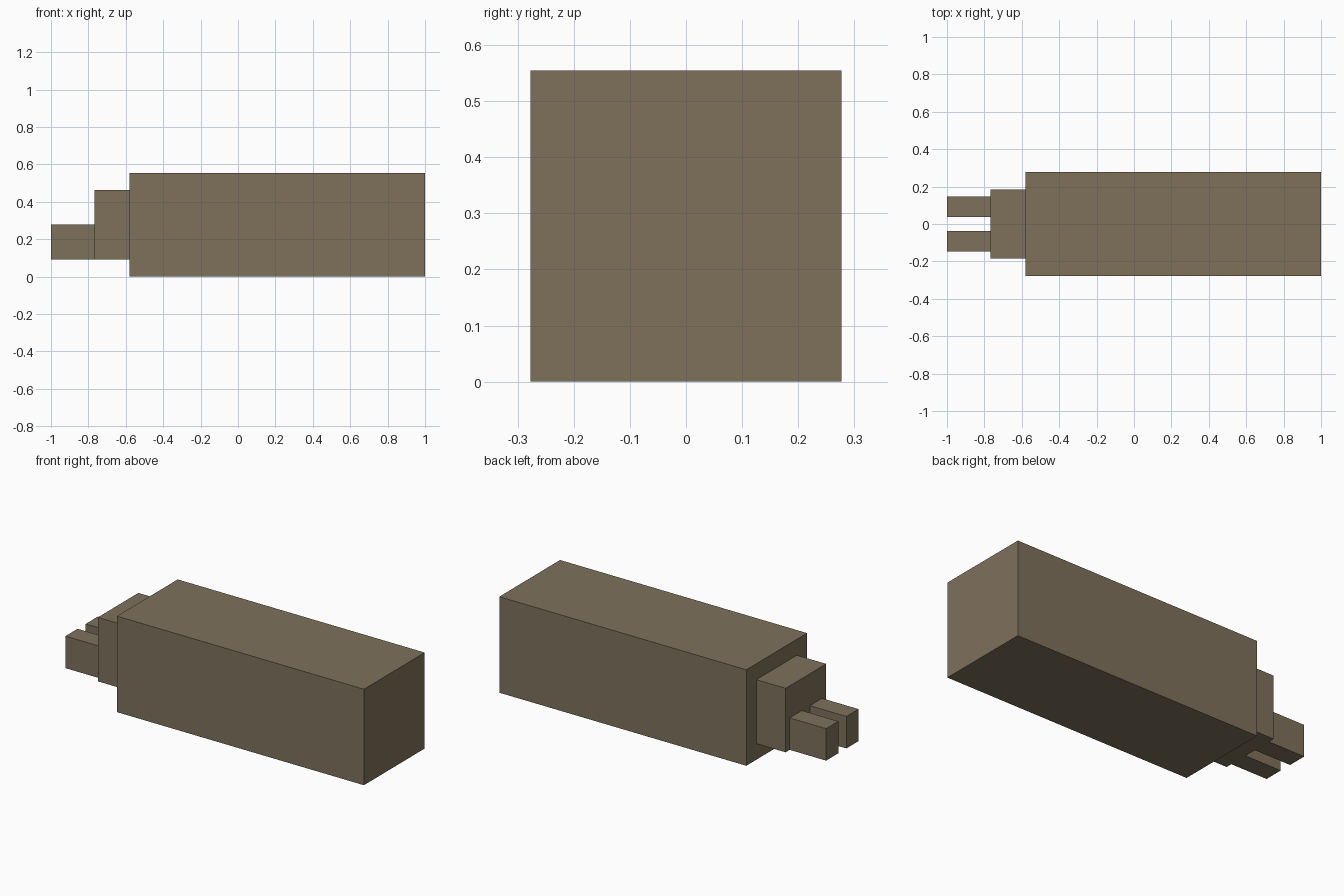
import bpy

if "Cube" in bpy.data.objects:
    bpy.data.objects.remove(bpy.data.objects["Cube"])

U = 0.037          # base unit of the model
MID = 7.5 * U      # height of the long axis

mat = bpy.data.materials.new("taupe brown")
mat.diffuse_color = (0.209, 0.165, 0.105, 1)
mat.use_nodes = True
mat.node_tree.nodes["Principled BSDF"].inputs["Base Color"].default_value = mat.diffuse_color


def box(name, x, y, z):
    """Box from (min, max) ranges along each axis."""
    bpy.ops.mesh.primitive_cube_add(
        size=1, location=[(a + b) / 2 for a, b in (x, y, z)])
    ob = bpy.context.object
    ob.name = name
    ob.scale = [b - a for a, b in (x, y, z)]
    bpy.ops.object.transform_apply(location=False, rotation=False, scale=True)
    ob.data.materials.append(mat)
    return ob


# Long square body
box("body", (-0.58, 1.0), (-7.5 * U, 7.5 * U), (0, 15 * U))

# Stepped collar at the left end
box("collar", (-0.767, -0.58), (-5 * U, 5 * U), (MID - 5 * U, MID + 5 * U))

# Pair of prongs on the lower half of the collar
for side, name in ((-1, "front_prong"), (1, "back_prong")):
    y = sorted((side * U, side * 4 * U))
    box(name, (-1.0, -0.767), y, (MID - 5 * U, MID))
